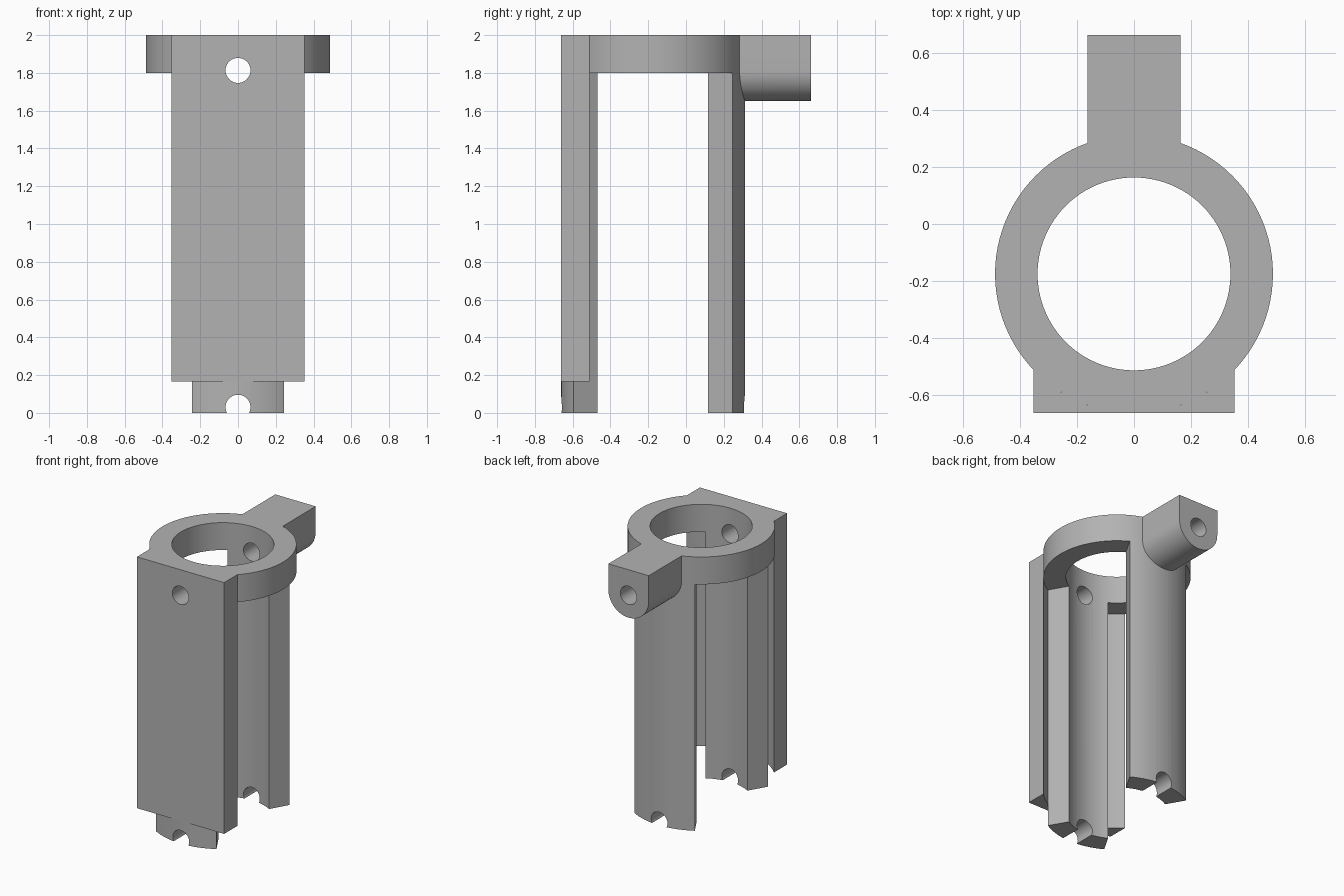
import bpy, bmesh
from math import sin, cos, radians, pi
from mathutils import Matrix, Vector

if "Cube" in bpy.data.objects:
    bpy.data.objects.remove(bpy.data.objects["Cube"], do_unlink=True)

CY = -0.175              # bore axis
R_OUT, R_IN = 0.487, 0.338
BACK, FRONT = 0.663, -0.663
HOLE_R, HOLE_Z = 0.066, 1.813

grey = bpy.data.materials.new("Plain grey")
grey.use_nodes = True
grey.diffuse_color = (0.45, 0.45, 0.45, 1)
grey.node_tree.nodes["Principled BSDF"].inputs["Base Color"].default_value = grey.diffuse_color


def arc(r, a0, a1, n, cx=0.0, cy=0.0):
    """Points along an arc, angles in degrees."""
    step = radians(a1 - a0) / n
    return [(cx + r * cos(radians(a0) + i * step), cy + r * sin(radians(a0) + i * step))
            for i in range(n + 1)]


def circle(r, n, cx=0.0, cy=0.0):
    return arc(r, 0, 360, n, cx, cy)[:-1]


def prism(name, profile, lo, hi, along_y=False):
    """Extrude a closed profile along z, or an x-z profile along y."""
    bm = bmesh.new()
    to3d = (lambda p: (p[0], lo, p[1])) if along_y else (lambda p: (p[0], p[1], lo))
    face = bm.faces.new([bm.verts.new(to3d(p)) for p in profile])
    new = bmesh.ops.extrude_face_region(bm, geom=[face])["geom"]
    shift = Vector((0, hi - lo, 0)) if along_y else Vector((0, 0, hi - lo))
    bmesh.ops.translate(bm, vec=shift, verts=[v for v in new if isinstance(v, bmesh.types.BMVert)])
    bmesh.ops.recalc_face_normals(bm, faces=bm.faces)
    mesh = bpy.data.meshes.new(name)
    bm.to_mesh(mesh)
    bm.free()
    mesh.materials.append(grey)
    obj = bpy.data.objects.new(name, mesh)
    bpy.context.collection.objects.link(obj)
    return obj


def finish(obj, cutters):
    """Cut, then smooth the curved walls."""
    bpy.ops.object.select_all(action="DESELECT")
    bpy.context.view_layer.objects.active = obj
    obj.select_set(True)
    for c in cutters:
        mod = obj.modifiers.new("cut", "BOOLEAN")
        mod.operation, mod.solver, mod.object = "DIFFERENCE", "EXACT", c
        bpy.ops.object.modifier_apply(modifier=mod.name)
    bpy.ops.object.shade_smooth_by_angle(angle=radians(30))


# Cutters: main bore, side windows, and the two cross holes
bore = prism("bore_cutter", circle(R_IN, 96, 0, CY), -0.1, 2.1)
outer = prism("outer_cutter", circle(R_OUT, 96, 0, CY), -0.1, 2.1)
windows = [prism("window_cutter", [(0, CY)] + arc(0.8, a - 60, a + 60, 12, 0, CY), -0.1, 1.8)
           for a in (0, 180)]
top_hole = prism("top_hole_cutter", circle(HOLE_R, 40, 0, HOLE_Z), -1, 1, True)
foot_hole = prism("foot_hole_cutter", circle(HOLE_R, 40, 0, 0.03), -1, 1, True)

# Collar with two curved legs
collar = prism("collar_and_legs", circle(R_OUT, 96, 0, CY), 0, 2)
finish(collar, [bore] + windows + [top_hole, foot_hole])

# Flat front plate, hollowed at the back to fit the collar
plate = prism("front_plate", [(-0.352, FRONT), (0.352, FRONT)]
              + arc(R_OUT, -43.7, -136.3, 24, 0, CY), 0.165, 2)
finish(plate, [top_hole])

# Rear lug with a rounded underside
lug = prism("rear_lug", [(0.163, 2), (-0.163, 2)] + arc(0.163, 180, 360, 32, 0, HOLE_Z),
            0.15, BACK, True)
finish(lug, [outer, top_hole])

for cutter in [bore, outer, top_hole, foot_hole] + windows:
    bpy.data.objects.remove(cutter, do_unlink=True)
